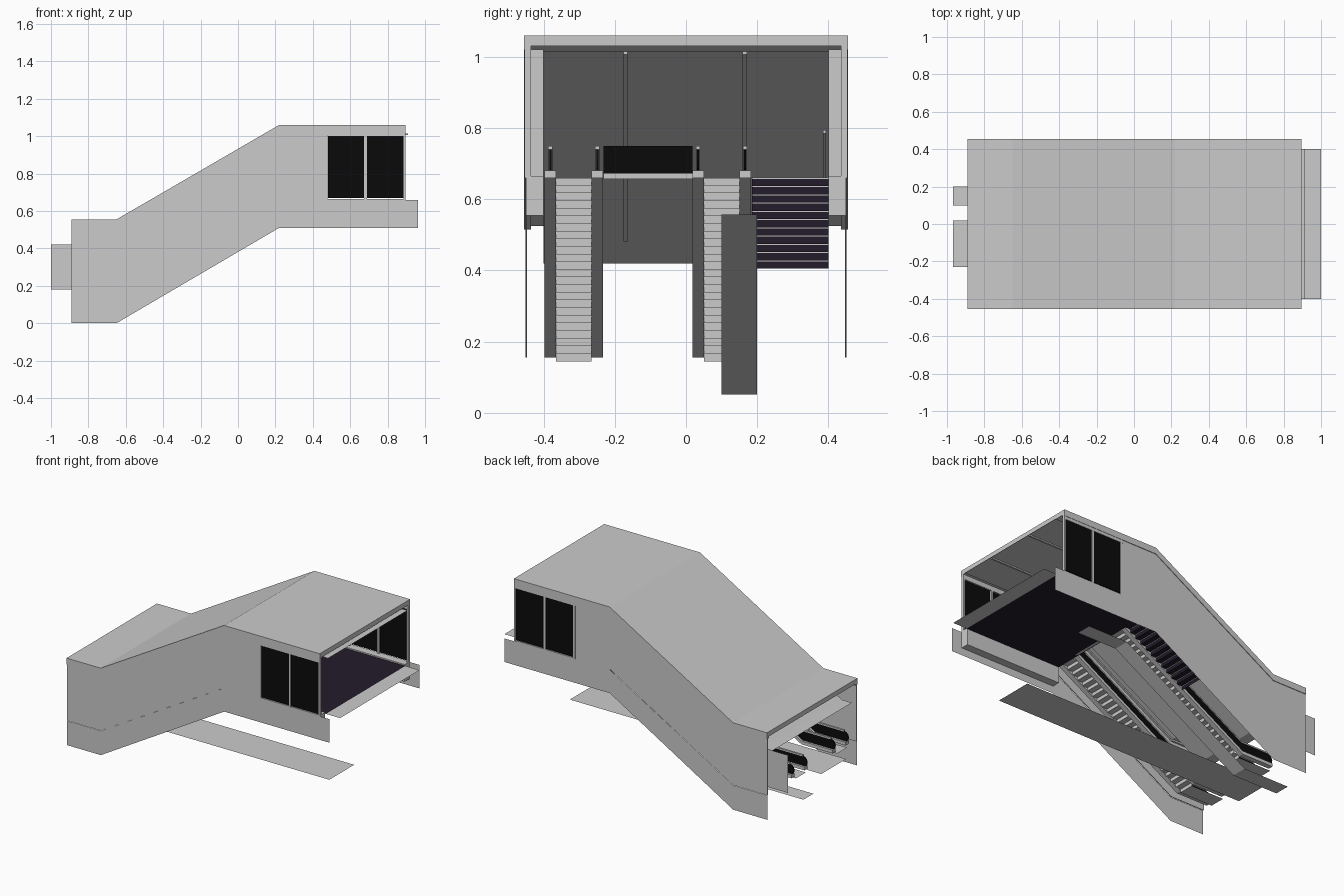
import bpy, bmesh, math

if "Cube" in bpy.data.objects:
    bpy.data.objects.remove(bpy.data.objects["Cube"])


def material(name, c):
    m = bpy.data.materials.new(name)
    m.diffuse_color = (*c, 1)
    m.use_nodes = True
    m.node_tree.nodes["Principled BSDF"].inputs["Base Color"].default_value = m.diffuse_color
    return m


BLACK = material("black_glass", (0.003, 0.003, 0.003))
PURPLE = material("dark_purple", (0.017, 0.011, 0.024))


def finish(name, bm, mat=None):
    me = bpy.data.meshes.new(name)
    bm.to_mesh(me)
    bm.free()
    ob = bpy.data.objects.new(name, me)
    bpy.context.collection.objects.link(ob)
    if mat:
        me.materials.append(mat)
    return ob


def prism(name, pts, y0, y1, mat=None):
    """Closed XZ outline extruded along y; a flat panel when y0 == y1."""
    bm = bmesh.new()
    a = [bm.verts.new((x, y0, z)) for x, z in pts]
    bm.faces.new(a)
    if y0 != y1:
        b = [bm.verts.new((x, y1, z)) for x, z in pts]
        bm.faces.new(b[::-1])
        for i in range(len(a)):
            j = (i + 1) % len(a)
            bm.faces.new((a[i], b[i], b[j], a[j]))
        bmesh.ops.recalc_face_normals(bm, faces=bm.faces)
    return finish(name, bm, mat)


def sheet(name, path, y0, y1, mat=None):
    """Open XZ path swept along y as a thin surface."""
    bm = bmesh.new()
    a = [bm.verts.new((x, y0, z)) for x, z in path]
    b = [bm.verts.new((x, y1, z)) for x, z in path]
    for i in range(len(path) - 1):
        bm.faces.new((a[i], a[i + 1], b[i + 1], b[i]))
    return finish(name, bm, mat)


def box(name, x0, x1, y0, y1, z0, z1, mat=None):
    return prism(name, [(x0, z0), (x1, z0), (x1, z1), (x0, z1)], y0, y1, mat)


def run(x0, x1, z):
    """Path that is level, climbs by 0.505, then is level again."""
    return [(x0, z), (-0.65, z), (0.22, z + 0.505), (x1, z + 0.505)]


def band(x0, x1, z0, z1):
    return run(x0, x1, z0) + run(x0, x1, z1)[::-1]


# Roof slab and inner ceiling with seams
prism("roof", band(-0.89, 0.895, 0.525, 0.555), -0.455, 0.455)
ceiling = [(-0.89, 0.42), (-0.82, 0.42), (0.22, 1.015), (0.915, 1.015)]
sheet("ceiling", ceiling, -0.4, 0.4)
for y in (-0.17, 0.165):
    prism("ceiling_seam", [(-0.69, 0.49), (0.22, 1.015), (0.91, 1.015),
          (0.91, 1.007), (0.22, 1.007), (-0.69, 0.482)], y - 0.006, y + 0.006)

# Side walls, fascia, skirts and windows on both sides
for s in (-1, 1):
    prism("roof_fascia", band(-0.89, 0.895, 0.515, 0.553), s * 0.435, s * 0.455)
    prism("side_wall", band(-0.89, 0.46, 0.155, 0.52), s * 0.446, s * 0.451)
    skirt = [(-0.89, 0.155), (-0.89, 0), (-0.65, 0), (0.22, 0.51),
             (0.963, 0.51), (0.963, 0.66), (0.22, 0.66), (-0.65, 0.155)]
    prism("side_skirt", skirt, s * 0.453, s * 0.453)
    box("wall_end", 0.45, 0.465, s * 0.4, s * 0.45, 0.66, 1.02)
    box("window_curb", 0.22, 0.895, s * 0.4, s * 0.45, 0.555, 0.665)
    for x in (0.465, 0.675, 0.885):
        box("window_post", x, x + (0.01 if x > 0.8 else 0.014),
            s * 0.435, s * 0.453, 0.66, 1.02)
    for x0 in (0.48, 0.69):
        box("window_pane", x0, x0 + 0.195, s * 0.444, s * 0.45, 0.67, 1.0, BLACK)
    box("window_header", 0.46, 0.895, s * 0.435, s * 0.453, 1.0, 1.03)

# Inner wall beside the stairs
prism("stair_wall", [(-1, 0.18), (-0.6, 0.18), (0.22, 0.66), (0.22, 1.01),
                     (-0.82, 0.42), (-1, 0.42)], 0.4, 0.4)

# Upper deck, entrance plate, lower floor strip
sheet("upper_deck", [(0.22, 0.657), (0.9, 0.657)], -0.4, 0.4, PURPLE)
sheet("entrance_plate", [(0.9, 0.657), (1.0, 0.657)], -0.4, 0.4)
sheet("lower_floor", [(-0.968, 0.147), (0.805, 0.147)], -0.23, 0.02)

# Soffit under the second escalator with its side cladding
sheet("soffit", run(-0.968, 0.5, 0.052), 0.1, 0.2)


def rounded_band(x0, x1, z0, z1):
    """Sloping band with half-round ends, for balustrades."""
    r, m = (z1 - z0) / 2, (z0 + z1) / 2
    arc = [math.radians(-90 + 30 * i) for i in range(7)]
    right = [(x1 - r + r * math.cos(a), m + 0.505 + r * math.sin(a)) for a in arc]
    left = [(x0 + r - r * math.cos(a), m - r * math.sin(a)) for a in arc]
    return ([(-0.65, z0), (0.22, z0 + 0.505)] + right
            + [(0.22, z1 + 0.505), (-0.65, z1)] + left)


def stairs(name, x, z, run_len, rise, n, y0, y1, mat=None, lead=None, tail=None):
    path = [lead] if lead else []
    path.append((x, z))
    for i in range(n):
        path += [(x + i * run_len, z + (i + 1) * rise),
                 (x + (i + 1) * run_len, z + (i + 1) * rise)]
    if tail:
        path.append(tail)
    return sheet(name, path, y0, y1, mat)


# Two escalators: steps, bases, glass balustrades and handrails
for y in (-0.315, 0.1):
    stairs("escalator_steps", -0.65, 0.145, 0.87 / 24, 0.515 / 24, 24,
           y - 0.05, y + 0.05, None, (-0.88, 0.145), (0.45, 0.66))
    for s in (-1, 1):
        c = y + s * 0.066
        prism("escalator_base", band(-0.87, 0.45, 0.155, 0.176), c - 0.016, c + 0.016)
        prism("balustrade_glass", rounded_band(-0.88, 0.46, 0.165, 0.237),
              c - 0.003, c + 0.003, BLACK)
        prism("handrail", band(-0.85, 0.43, 0.235, 0.244), c - 0.006, c + 0.006)

# Fixed stairs with pale nosings
stairs("fixed_stairs", -0.2, 0.405, 0.42 / 11, 0.255 / 11, 11, 0.185, 0.4, PURPLE)
for i in range(11):
    x, z = -0.2 + i * 0.42 / 11, 0.405 + (i + 1) * 0.255 / 11
    box("stair_nosing", x - 0.002, x + 0.004, 0.185, 0.4, z - 0.003, z + 0.001)
prism("stair_handrail", [(-0.2, 0.53), (0.22, 0.785), (0.35, 0.785),
      (0.35, 0.795), (0.22, 0.795), (-0.2, 0.54)], 0.385, 0.393)

# Barrier between the escalators on the upper deck
box("barrier_base", 0.225, 0.24, -0.232, 0.018, 0.657, 0.672)
box("barrier_glass", 0.228, 0.236, -0.232, 0.018, 0.672, 0.75, BLACK)
